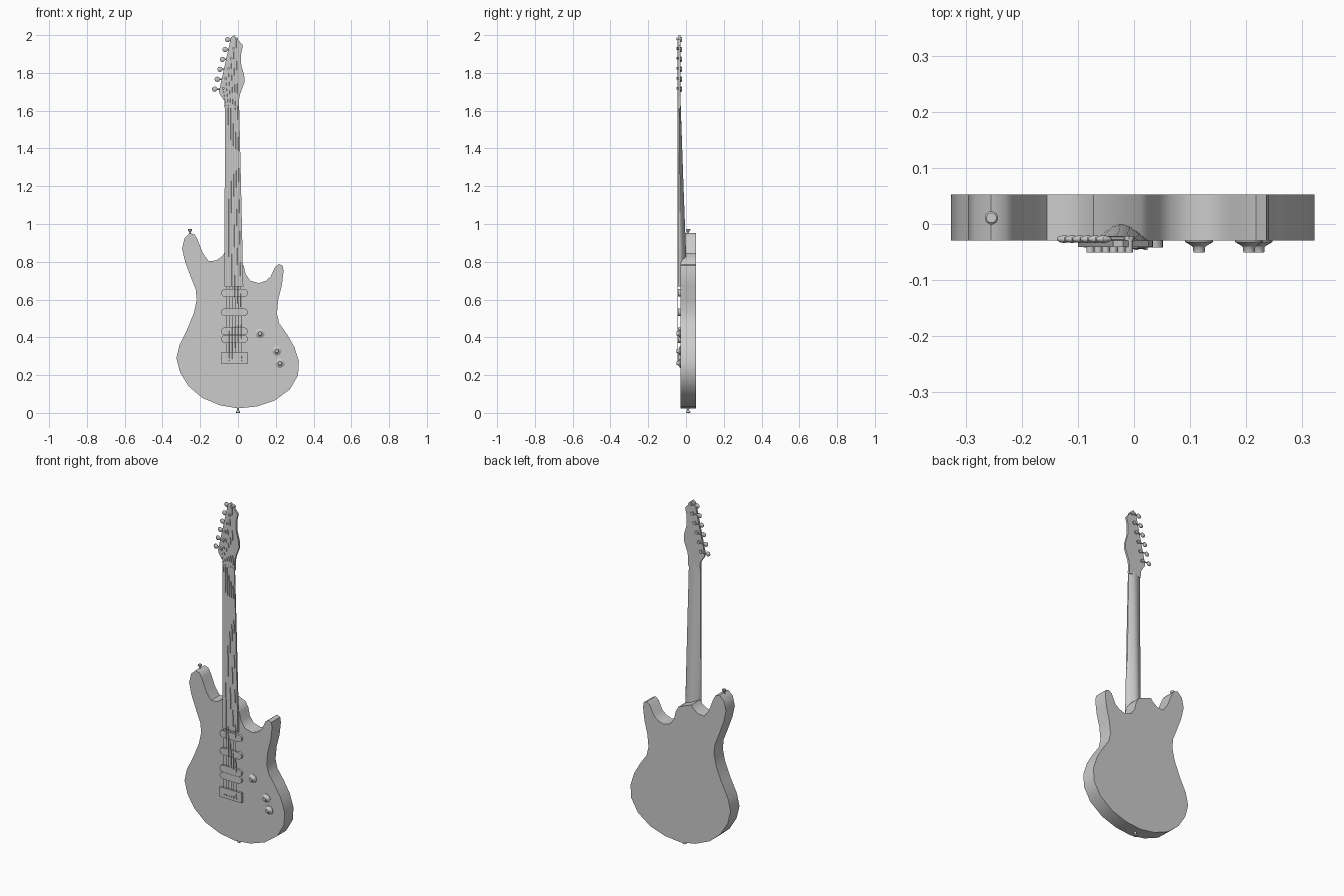
import bpy, bmesh, math
from mathutils import Vector

if "Cube" in bpy.data.objects:
    bpy.data.objects.remove(bpy.data.objects["Cube"])


def finish(name, bm, angle=40):
    bmesh.ops.recalc_face_normals(bm, faces=bm.faces[:])
    me = bpy.data.meshes.new(name)
    bm.to_mesh(me)
    bm.free()
    ob = bpy.data.objects.new(name, me)
    bpy.context.collection.objects.link(ob)
    bpy.ops.object.select_all(action='DESELECT')
    ob.select_set(True)
    bpy.context.view_layer.objects.active = ob
    bpy.ops.object.shade_smooth_by_angle(angle=math.radians(angle))
    return ob


def loft(name, rings, angle=40):
    """Skin a list of equal-length point rings and cap both ends."""
    bm = bmesh.new()
    vs = [[bm.verts.new(p) for p in r] for r in rings]
    n = len(rings[0])
    for a, b in zip(vs, vs[1:]):
        for i in range(n):
            j = (i + 1) % n
            bm.faces.new((a[i], a[j], b[j], b[i]))
    bm.faces.new(vs[0])
    bm.faces.new(vs[-1])
    return finish(name, bm, angle)


def prism(name, outline, y0, y1, angle=40):
    return loft(name, [[(x, y, z) for x, z in outline] for y in (y0, y1)], angle)


def turned(name, start, axis, profile, sides=12):
    """Lathe of (distance along axis, radius) pairs."""
    axis = Vector(axis).normalized()
    u = axis.orthogonal().normalized()
    v = axis.cross(u)
    rings = []
    for d, r in profile:
        c = Vector(start) + axis * d
        rings.append([c + r * (math.cos(t) * u + math.sin(t) * v)
                      for t in (2 * math.pi * k / sides for k in range(sides))])
    return loft(name, rings)


def rod(name, a, b, r, sides=6):
    a, b = Vector(a), Vector(b)
    return turned(name, a, b - a, [(0, r), ((b - a).length, r)], sides)


# Body slab with two horns
body = [(-.255, .952), (-.283, .925), (-.296, .87), (-.28, .80), (-.25, .72), (-.224, .655),
        (-.218, .60), (-.233, .53), (-.27, .44), (-.31, .36), (-.326, .29), (-.307, .215),
        (-.262, .142), (-.19, .08), (-.095, .04), (0, .024), (.10, .034), (.195, .066),
        (.275, .125), (.318, .20), (.322, .275), (.298, .35), (.26, .415), (.218, .475),
        (.206, .527), (.213, .60), (.232, .675), (.241, .75), (.236, .78), (.217, .788),
        (.197, .773), (.172, .72), (.145, .698), (.11, .687), (.065, .70), (.04, .735),
        (.03, .78), (.012, .813), (-.072, .847), (-.085, .828), (-.115, .807), (-.155, .803),
        (-.185, .845), (-.215, .92), (-.23, .945)]
prism("body", body, -.029, .053, 50)

# Tapered neck with rounded back
rings = []
for z, xl, xr, side, back in ((.67, -.071, .028, -.03, .004), (.85, -.071, .024, -.03, .0),
                              (1.25, -.07, .015, -.033, -.015), (1.63, -.07, .006, -.036, -.028)):
    c, h = (xl + xr) / 2, (xr - xl) / 2
    ring = [(xl, -.042, z), (xr, -.042, z)]
    for t, k in ((1, 0), (.7, .42), (.35, .8), (0, 1), (-.35, .8), (-.7, .42), (-1, 0)):
        ring.append((c + t * h, side + k * (back - side), z))
    rings.append(ring)
loft("neck", rings, 50)

# Headstock and nut
head = [(-.07, 1.61), (-.072, 1.65), (-.098, 1.69), (-.10, 1.705), (-.037, 1.988), (-.02, 2.0),
        (.026, 1.945), (.016, 1.90), (.017, 1.845), (.033, 1.785), (.034, 1.75), (.012, 1.69),
        (.006, 1.66), (.006, 1.61)]
prism("headstock", head, -.041, -.029, 35)
prism("nut", [(-.07, 1.617), (.006, 1.617), (.006, 1.625), (-.07, 1.625)], -.044, -.038)

# Tuners, posts and strings
for i in range(6):
    px, pz = -.122 + i * .0138, 1.714 + i * .0525
    sx = px + .044
    rod(f"tuner_post_{i}", (sx, -.028, pz + .005), (sx, -.051, pz + .005), .007, 10)
    rod(f"tuner_shaft_{i}", (sx, -.026, pz), (px, -.026, pz), .0035)
    rod(f"tuner_housing_{i}", (sx, -.031, pz), (sx, -.021, pz), .010, 8)
    knob = turned(f"tuner_knob_{i}", (px - .015, -.027, pz), (1, 0, 0),
                  [(0, .004), (.004, .011), (.013, .0145), (.022, .011), (.028, .004)])
    for v in knob.data.vertices:
        v.co.y = -.027 + (v.co.y + .027) * .5
    bx, nx = -.062 + i * .0165, -.063 + i * .0124
    points = [(bx, -.043, .275), (nx, -.043, 1.62), (sx, -.043, pz + .005)]
    for j in range(2):
        rod(f"string_{i}_{j}", points[j], points[j + 1], .0014, 5)
    rod(f"saddle_{i}", (bx, -.038, .283), (bx, -.046, .283), .004, 8)

# Pill-shaped pickups
for k, z in enumerate((.635, .533, .432, .391)):
    r = .02
    pill = [(cx + r * math.cos(a), z + r * math.sin(a))
            for cx, a0 in ((.032, -90), (-.07, 90))
            for a in (math.radians(a0 + 22.5 * s) for s in range(9))]
    prism(f"pickup_{k}", pill, -.028, -.0415)

# Bridge plate
prism("bridge", [(-.09, .262), (.052, .262), (.052, .32), (-.09, .32)], -.028, -.0415)

# Control knobs
for k, (x, z) in enumerate(((.116, .42), (.205, .328), (.222, .263))):
    turned(f"control_knob_{k}", (x, -.028, z), (0, -1, 0),
           [(0, .025), (.004, .025), (.011, .013), (.013, .011), (.023, .010)], 16)

# Strap pins
for name, pos, d in (("strap_pin_top", (-.254, .011, .945), 1), ("strap_pin_bottom", (0, .011, .028), -1)):
    turned(name, pos, (0, 0, d), [(0, .007), (.014, .006), (.021, .012), (.025, .012), (.028, .009)])
